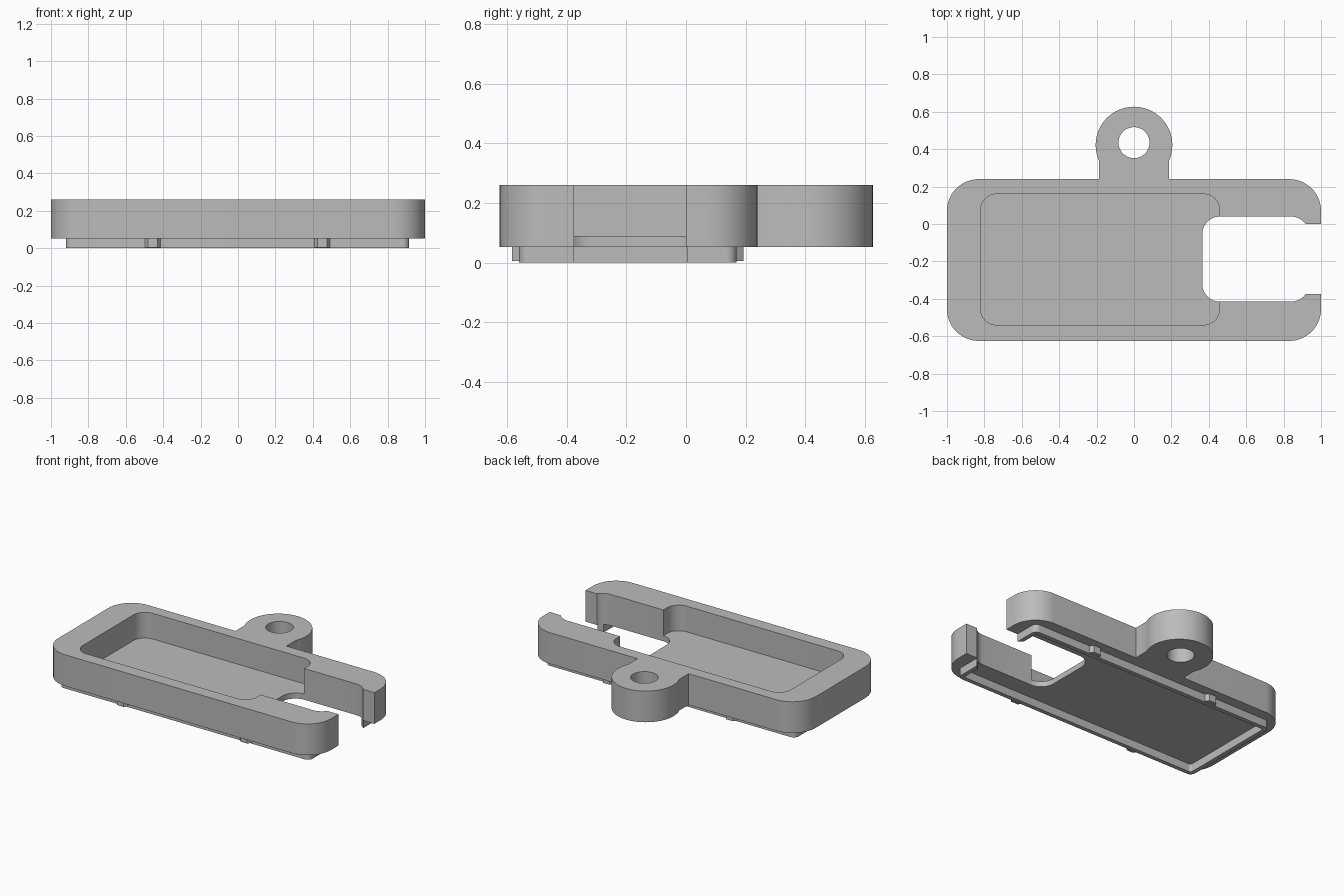
import bpy, bmesh
from math import cos, sin, radians, asin, degrees

if "Cube" in bpy.data.objects:
    bpy.data.objects.remove(bpy.data.objects["Cube"], do_unlink=True)

grey = bpy.data.materials.new("plain grey")
grey.use_nodes = True
grey.diffuse_color = (0.5, 0.5, 0.5, 1)
grey.node_tree.nodes["Principled BSDF"].inputs["Base Color"].default_value = (0.5, 0.5, 0.5, 1)

BASE, FLOOR, TOP = 0.053, 0.09, 0.26


def arc(cx, cy, r, a0, a1, n=12):
    """Points along an arc, angles in degrees."""
    angles = [radians(a0 + (a1 - a0) * i / n) for i in range(n + 1)]
    return [(cx + r * cos(a), cy + r * sin(a)) for a in angles]


def rounded(x0, x1, y0, y1, r):
    """Counter-clockwise rounded rectangle."""
    return (arc(x1 - r, y0 + r, r, -90, 0) + arc(x1 - r, y1 - r, r, 0, 90)
            + arc(x0 + r, y1 - r, r, 90, 180) + arc(x0 + r, y0 + r, r, 180, 270))


def prism(name, outline, z0, z1):
    """Extrude a flat outline between two heights."""
    bm = bmesh.new()
    face = bm.faces.new([bm.verts.new((x, y, z0)) for x, y in outline])
    ext = bmesh.ops.extrude_face_region(bm, geom=[face], use_keep_orig=True)
    for v in ext["geom"]:
        if isinstance(v, bmesh.types.BMVert):
            v.co.z = z1
    bmesh.ops.recalc_face_normals(bm, faces=bm.faces)
    mesh = bpy.data.meshes.new(name)
    bm.to_mesh(mesh)
    bm.free()
    mesh.materials.append(grey)
    obj = bpy.data.objects.new(name, mesh)
    bpy.context.collection.objects.link(obj)
    return obj


def activate(obj):
    bpy.ops.object.select_all(action="DESELECT")
    obj.select_set(True)
    bpy.context.view_layer.objects.active = obj


def cut(obj, outline, z0=-0.5, z1=0.5):
    cutter = prism("cutter", outline, z0, z1)
    cutter.hide_render = True
    mod = obj.modifiers.new("cut", "BOOLEAN")
    mod.operation, mod.solver, mod.object = "DIFFERENCE", "EXACT", cutter
    activate(obj)
    bpy.ops.object.modifier_apply(modifier=mod.name)
    bpy.data.objects.remove(cutter, do_unlink=True)


# Side slot: rounded opening with a narrower mouth
slot = rounded(0.365, 0.935, -0.415, 0.04, 0.095)
mouth = [(0.7, -0.375), (1.2, -0.375), (1.2, 0), (0.7, 0)]

# Tray body with the hanging tab in one outline
r, neck, tab_y, tab_r = 0.17, 0.187, 0.422, 0.205
dip = degrees(asin((tab_r ** 2 - neck ** 2) ** 0.5 / tab_r))
body_outline = (arc(1 - r, -0.625 + r, r, -90, 0) + arc(1 - r, 0.24 - r, r, 0, 90)
                + [(neck, 0.24)] + arc(0, tab_y, tab_r, -dip, 180 + dip, 40) + [(-neck, 0.24)]
                + arc(-1 + r, 0.24 - r, r, 90, 180) + arc(-1 + r, -0.625 + r, r, 180, 270))
body = prism("tray_body", body_outline, BASE, TOP)
cut(body, rounded(-0.82, 0.457, -0.54, 0.16, 0.085), FLOOR)
cut(body, arc(0, 0.435, 0.083, 0, 350, 35))
cut(body, slot)
cut(body, mouth)

# Thin lip under the tray, open at the slot
lip = prism("bottom_lip", rounded(-0.92, 0.915, -0.56, 0.17, 0.035), 0, BASE + 0.01)
cut(lip, rounded(-0.892, 0.887, -0.532, 0.142, 0.015))
cut(lip, slot)
cut(lip, mouth)
parts = [body, lip]

# Small snap bumps on the long sides of the lip
for side, edge, s in (("front", -0.555, -1), ("back", 0.165, 1)):
    for hand, x in (("right", -0.455), ("left", 0.45)):
        shape = [(x - 0.045, edge), (x - 0.025, edge + s * 0.028),
                 (x + 0.025, edge + s * 0.028), (x + 0.045, edge)]
        parts.append(prism(f"{side}_{hand}_snap_bump", shape, 0.005, BASE + 0.005))

for obj in parts:
    activate(obj)
    bpy.ops.object.shade_smooth_by_angle(angle=radians(30))
